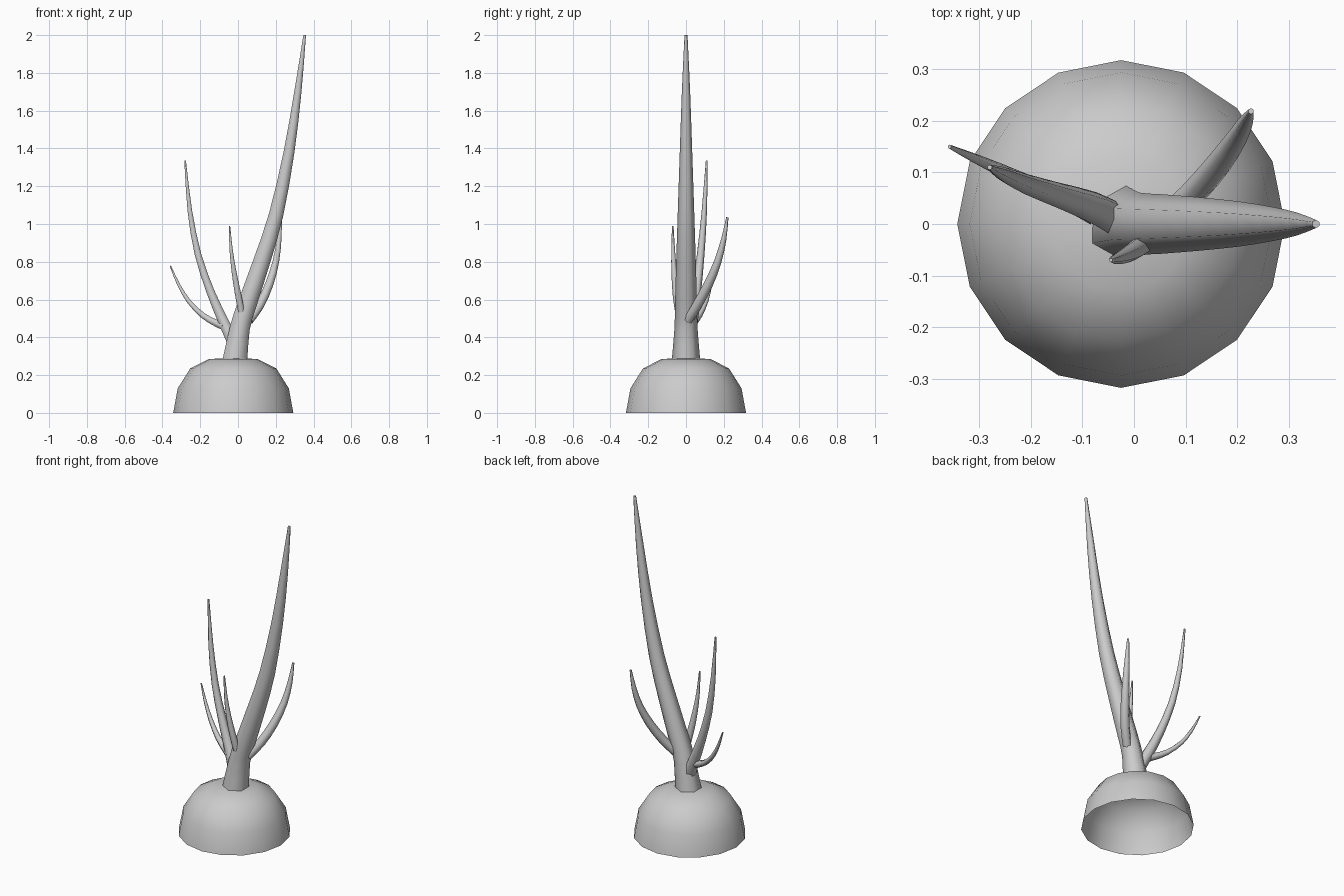
import bpy, bmesh, math
from mathutils import Vector

if "Cube" in bpy.data.objects:
    bpy.data.objects.remove(bpy.data.objects["Cube"])


def finish(name, bm):
    bmesh.ops.recalc_face_normals(bm, faces=bm.faces)
    for f in bm.faces:
        f.smooth = True
    mesh = bpy.data.meshes.new(name)
    bm.to_mesh(mesh)
    bm.free()
    ob = bpy.data.objects.new(name, mesh)
    bpy.context.collection.objects.link(ob)
    return ob


def spline(pts, steps):
    # Smooth Catmull-Rom path through (x, y, z, radius) points
    p = [Vector(q) for q in pts]
    p = [2 * p[0] - p[1]] + p + [2 * p[-1] - p[-2]]
    out = []
    for i in range(1, len(p) - 2):
        a, b, c, d = p[i - 1:i + 3]
        for s in range(steps):
            t = s / steps
            out.append(0.5 * (2 * b + (c - a) * t + (2 * a - 5 * b + 4 * c - d) * t * t
                              + (3 * b - a - 3 * c + d) * t ** 3))
    return out + [p[-2]]


def shoot(name, pts, sides=6, steps=2):
    # Tapered tube with a corner facing +y
    path = spline(pts, steps)
    bm = bmesh.new()
    rings = []
    for i, q in enumerate(path):
        t = (path[min(i + 1, len(path) - 1)] - path[max(i - 1, 0)]).to_3d().normalized()
        u = Vector((0, 1, 0))
        u = (u - t * u.dot(t)).normalized()
        v = t.cross(u)
        rings.append([bm.verts.new(q.to_3d() + q.w * (u * math.cos(k * math.tau / sides)
                                                      + v * math.sin(k * math.tau / sides)))
                      for k in range(sides)])
    for a, b in zip(rings, rings[1:]):
        for k in range(sides):
            j = (k + 1) % sides
            bm.faces.new((a[k], a[j], b[j], b[k]))
    bm.faces.new(rings[0])
    bm.faces.new(rings[-1])
    bmesh.ops.recalc_face_normals(bm, faces=bm.faces)
    ob = finish(name, bm)
    for f in (ob.data.polygons[-1], ob.data.polygons[-2]):
        f.use_smooth = False
    return ob


# Hollow earth mound, open underneath
bm = bmesh.new()
cx, n = -0.025, 16
rings = [[bm.verts.new((cx + r * math.cos(k * math.tau / n), r * math.sin(k * math.tau / n), z))
          for k in range(n)]
         for r, z in ((0.318, 0), (0.294, 0.13), (0.228, 0.235), (0.13, 0.285))]
top = bm.verts.new((cx, 0, 0.292))
for a, b in zip(rings, rings[1:]):
    for k in range(n):
        bm.faces.new((a[k], a[(k + 1) % n], b[(k + 1) % n], b[k]))
for k in range(n):
    bm.faces.new((rings[-1][k], rings[-1][(k + 1) % n], top))
finish("mound", bm)

# Main stem
shoot("main_stem", [(-0.017, 0, 0.27, 0.076), (0.01, 0, 0.45, 0.061), (0.05, 0, 0.58, 0.058),
                    (0.125, 0, 0.8, 0.052), (0.202, 0, 1.05, 0.044), (0.27, 0, 1.38, 0.033),
                    (0.317, 0, 1.7, 0.022), (0.353, 0, 2.0, 0.008)])

# Side shoots
shoot("tall_left_shoot", [(-0.02, 0.0, 0.36, 0.036), (-0.075, 0.03, 0.48, 0.032),
                          (-0.145, 0.055, 0.64, 0.025), (-0.212, 0.078, 0.84, 0.02),
                          (-0.255, 0.097, 1.07, 0.014), (-0.28, 0.11, 1.335, 0.005)])
shoot("low_left_shoot", [(-0.075, 0.022, 0.46, 0.025), (-0.115, 0.04, 0.475, 0.021),
                         (-0.185, 0.07, 0.515, 0.017), (-0.26, 0.105, 0.59, 0.013),
                         (-0.315, 0.13, 0.68, 0.009), (-0.358, 0.15, 0.778, 0.004)])
shoot("front_shoot", [(0.018, -0.038, 0.535, 0.02), (0.0, -0.052, 0.63, 0.019),
                      (-0.02, -0.062, 0.74, 0.015), (-0.036, -0.068, 0.86, 0.01),
                      (-0.045, -0.07, 0.99, 0.004)])
shoot("back_right_shoot", [(0.06, 0.012, 0.49, 0.026), (0.115, 0.06, 0.57, 0.027),
                           (0.165, 0.118, 0.68, 0.025), (0.2, 0.168, 0.8, 0.02),
                           (0.218, 0.2, 0.92, 0.014), (0.227, 0.219, 1.035, 0.006)])
